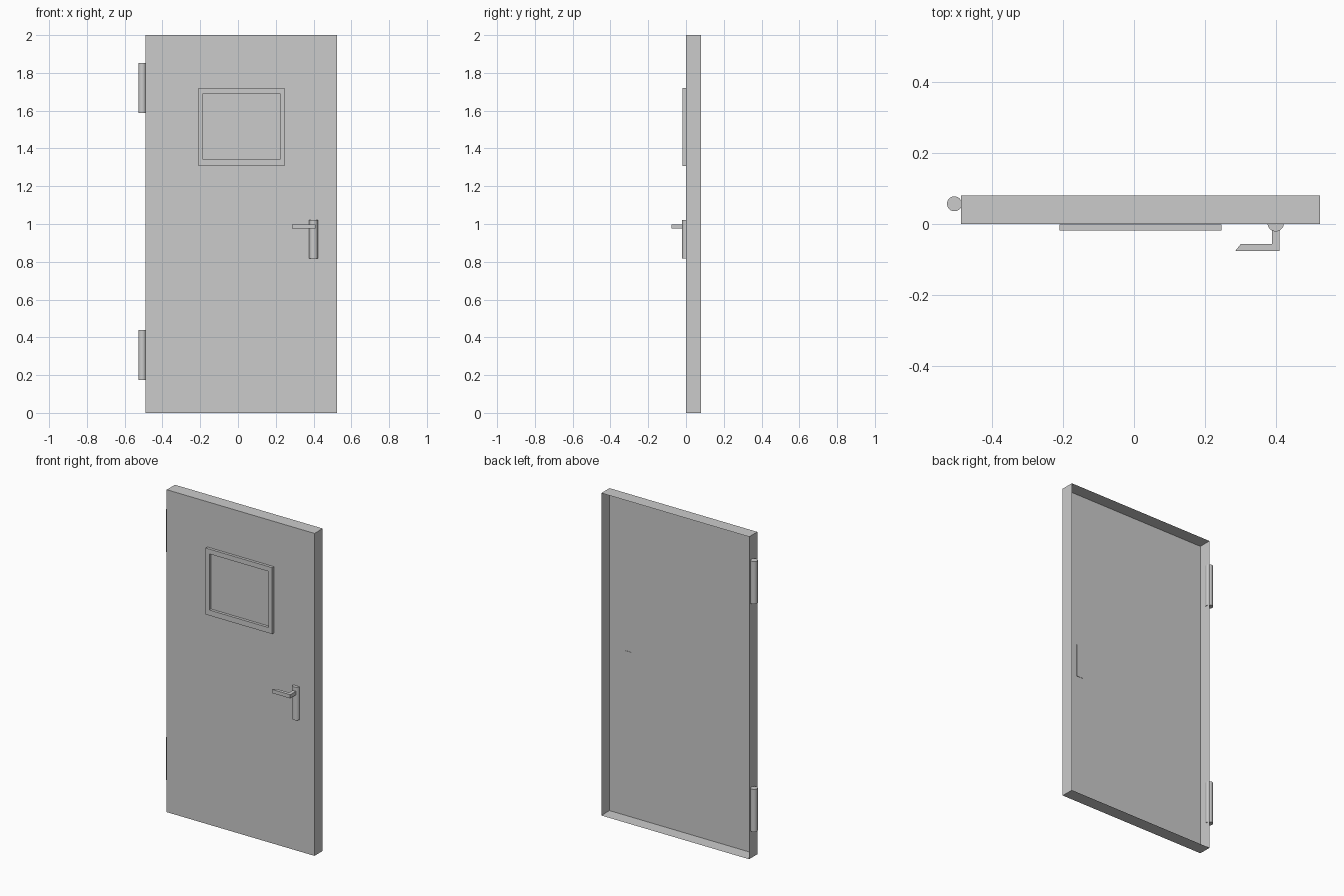
import bpy, bmesh, math
from mathutils import Matrix, Vector

if "Cube" in bpy.data.objects:
    bpy.data.objects.remove(bpy.data.objects["Cube"])


def make_object(name, bm):
    mesh = bpy.data.meshes.new(name)
    bm.to_mesh(mesh)
    bm.free()
    ob = bpy.data.objects.new(name, mesh)
    bpy.context.collection.objects.link(ob)
    return ob


def smooth(ob):
    bpy.ops.object.select_all(action='DESELECT')
    ob.select_set(True)
    bpy.context.view_layer.objects.active = ob
    bpy.ops.object.shade_smooth_by_angle(angle=math.radians(40))


def prism(name, outline, z0, z1):
    """Extrude an x-y outline from z0 up to z1."""
    bm = bmesh.new()
    face = bm.faces.new([bm.verts.new((x, y, z0)) for x, y in outline])
    ext = bmesh.ops.extrude_face_region(bm, geom=[face])
    verts = [v for v in ext['geom'] if isinstance(v, bmesh.types.BMVert)]
    bmesh.ops.translate(bm, vec=(0, 0, z1 - z0), verts=verts)
    bmesh.ops.recalc_face_normals(bm, faces=bm.faces)
    return make_object(name, bm)


# Door leaf: a shallow tray, open at the back
bm = bmesh.new()
bmesh.ops.create_cube(bm, size=1, matrix=Matrix.Translation((0.018, 0.04, 1.0))
                      @ Matrix.Diagonal((1.014, 0.08, 2.0, 1)))
back = [f for f in bm.faces if f.normal.y > 0.9]
bmesh.ops.delete(bm, geom=back, context='FACES_ONLY')
make_object("door_leaf", bm)

# Hinges: two upright barrels on the left edge
for name, z0, z1 in (("upper_hinge", 1.588, 1.852), ("lower_hinge", 0.175, 0.439)):
    bm = bmesh.new()
    bmesh.ops.create_cone(bm, cap_ends=True, segments=32, radius1=0.021, radius2=0.021,
                          depth=z1 - z0,
                          matrix=Matrix.Translation((-0.507, 0.057, (z0 + z1) / 2)))
    smooth(make_object(name, bm))

# Window frame: rectangular cross-section swept round with mitred corners
OUTER = (-0.21, 0.247, 1.308, 1.72)
INNER = (-0.184, 0.222, 1.342, 1.69)
bm = bmesh.new()
rings = []
for (x0, x1, z0, z1), y in ((OUTER, -0.001), (OUTER, -0.018), (INNER, -0.018), (INNER, -0.001)):
    rings.append([bm.verts.new((x, y, z)) for x, z in
                  ((x0, z0), (x1, z0), (x1, z1), (x0, z1))])
for r in range(4):
    a, b = rings[r], rings[(r + 1) % 4]
    for i in range(4):
        j = (i + 1) % 4
        bm.faces.new((a[i], a[j], b[j], b[i]))
bmesh.ops.recalc_face_normals(bm, faces=bm.faces)
make_object("window_frame", bm)

# Handle plate: half-round bar just breaking through the door skin
R = 0.023
arc = [(0.4 + R * math.cos(math.pi + math.pi * i / 16),
        0.002 + R * math.sin(math.pi + math.pi * i / 16)) for i in range(17)]
smooth(prism("handle_plate", arc, 0.817, 1.022))

# Lever: L-shaped bar with a slanted tip
prism("handle_lever", [(0.389, -0.015), (0.411, -0.015), (0.411, -0.076),
                       (0.286, -0.076), (0.302, -0.056), (0.389, -0.056)], 0.975, 0.998)
